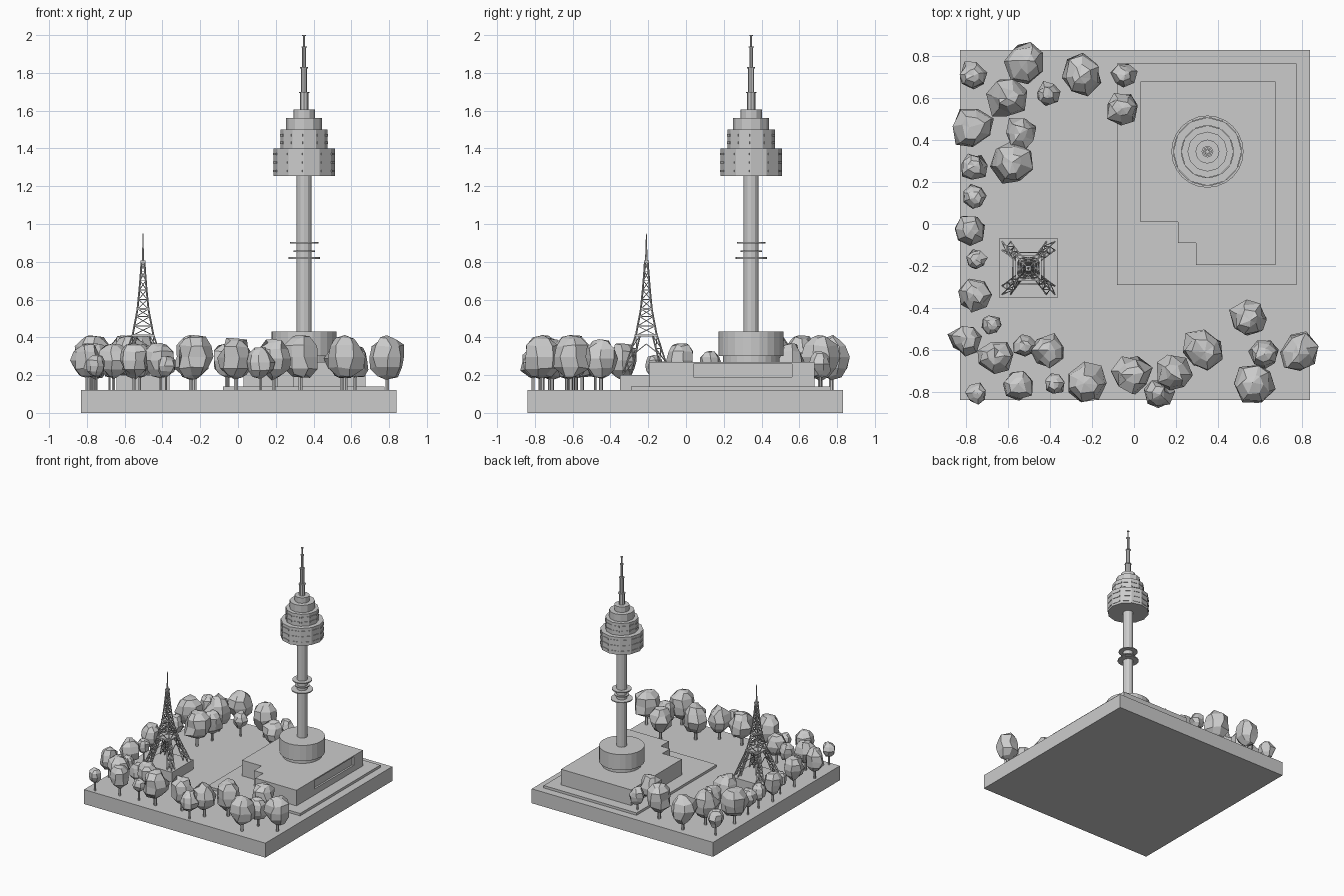
import bpy, bmesh, math, random
from mathutils import Vector, Matrix

random.seed(4)
cube = bpy.data.objects.get("Cube")
if cube:
    bpy.data.objects.remove(cube, do_unlink=True)

grey = bpy.data.materials.new("plain grey")
grey.use_nodes = True
grey.diffuse_color = (0.6, 0.6, 0.6, 1)
grey.node_tree.nodes["Principled BSDF"].inputs["Base Color"].default_value = (0.6, 0.6, 0.6, 1)


def finish(name, bm):
    mesh = bpy.data.meshes.new(name)
    bmesh.ops.recalc_face_normals(bm, faces=bm.faces)
    bm.to_mesh(mesh)
    bm.free()
    mesh.materials.append(grey)
    obj = bpy.data.objects.new(name, mesh)
    bpy.context.collection.objects.link(obj)
    return obj


def prism(outline, z0, z1):
    bm = bmesh.new()
    face = bm.faces.new([bm.verts.new((x, y, z0)) for x, y in outline])
    top = bmesh.ops.extrude_face_region(bm, geom=[face])["geom"]
    bmesh.ops.translate(bm, vec=(0, 0, z1 - z0),
                        verts=[v for v in top if isinstance(v, bmesh.types.BMVert)])
    return bm


def slab(name, x0, x1, y0, y1, z0, z1):
    return finish(name, prism([(x0, y0), (x1, y0), (x1, y1), (x0, y1)], z0, z1))


def disc(bm, center, r, z0, z1, sides=12, r_top=None):
    place = Matrix.Translation((center[0], center[1], (z0 + z1) / 2))
    bmesh.ops.create_cone(bm, cap_ends=True, segments=sides, radius1=r,
                          radius2=r if r_top is None else r_top,
                          depth=z1 - z0, matrix=place)


def strut(bm, a, b, width):
    a, b = Vector(a), Vector(b)
    d = b - a
    place = Matrix.Translation((a + b) / 2) @ d.to_track_quat('Z', 'Y').to_matrix().to_4x4()
    bmesh.ops.create_cube(bm, size=1, matrix=place @ Matrix.Diagonal((width, width, d.length, 1)))


# Ground and plaza
slab("ground_base", -0.83, 0.84, -0.84, 0.83, 0, 0.12)
slab("plaza_step", -0.08, 0.775, -0.29, 0.765, 0.12, 0.14)

# Stepped-corner building with a recessed window in its left wall
bm = prism([(0.03, 0.68), (0.03, 0.01), (0.21, 0.01), (0.21, -0.09), (0.295, -0.09),
            (0.295, -0.195), (0.675, -0.195), (0.675, 0.68)], 0.14, 0.27)
wall = max(bm.faces, key=lambda f: f.calc_center_median().x)
mid = wall.calc_center_median()
bm.normal_update()
bmesh.ops.recalc_face_normals(bm, faces=bm.faces)
bmesh.ops.inset_individual(bm, faces=[wall], thickness=0.03)
for v in wall.verts:
    v.co.y = 0.04 if v.co.y < mid.y else 0.56
    v.co.z = 0.19 if v.co.z < mid.z else 0.26
pane = bmesh.ops.extrude_discrete_faces(bm, faces=[wall])["faces"][0]
bmesh.ops.translate(bm, verts=pane.verts, vec=(-0.015, 0, 0))
finish("visitor_building", bm)

# Observation tower
hub = (0.35, 0.345)
bm = bmesh.new()
disc(bm, hub, 0.15, 0.27, 0.30, 24)
disc(bm, hub, 0.172, 0.30, 0.43, 24)
finish("tower_foot", bm)
bm = bmesh.new()
disc(bm, hub, 0.04, 0.43, 1.26)
finish("tower_shaft", bm)
bm = bmesh.new()
for z, r in ((0.82, 0.083), (0.855, 0.057), (0.90, 0.075)):
    disc(bm, hub, r, z - 0.004, z + 0.004, 16)
finish("shaft_rings", bm)

pod = bmesh.new()
for r, z0, z1 in ((0.163, 1.255, 1.4), (0.125, 1.4, 1.5), (0.095, 1.5, 1.56), (0.057, 1.56, 1.605)):
    disc(pod, hub, r, z0, z1)
finish("tower_pod", pod)

# Window strips on every flat of the pod
bm = bmesh.new()
for r, z in ((0.163, 1.28), (0.163, 1.325), (0.163, 1.37), (0.125, 1.43), (0.125, 1.47)):
    flat = r * math.cos(math.pi / 12)
    for i in range(12):
        turn = Matrix.Rotation((i + 0.5) * math.pi / 6, 4, 'Z')
        place = Matrix.Translation((*hub, z)) @ turn @ Matrix.Translation((flat, 0, 0))
        bmesh.ops.create_cube(bm, size=1, matrix=place @ Matrix.Diagonal((0.008, r * 0.4, 0.012, 1)))
finish("pod_windows", bm)

bm = bmesh.new()
for r, z0, z1 in ((0.023, 1.6, 1.7), (0.016, 1.7, 1.83), (0.01, 1.83, 1.94), (0.005, 1.94, 2.0)):
    disc(bm, hub, r, z0, z1, 8)
    disc(bm, hub, r + 0.005, z1 - 0.006, z1, 8)
finish("tower_mast", bm)

# Lattice tower on a plinth
lx, ly = -0.503, -0.21
slab("lattice_plinth", lx - 0.14, lx + 0.14, ly - 0.14, ly + 0.14, 0.12, 0.2)


def corners(half, z):
    return [Vector((lx + sx * half, ly + sy * half, z))
            for sx, sy in ((-1, -1), (1, -1), (1, 1), (-1, 1))]


bm = bmesh.new()
# Splayed legs, each made of four chords with zigzag bracing
feet, shoulders = corners(0.105, 0.2), corners(0.045, 0.41)
for foot, top in zip(feet, shoulders):
    rings = []
    for t in (0, 0.33, 0.67, 1):
        c = foot.lerp(top, t)
        w = 0.02 - 0.008 * t
        rings.append([c + Vector((sx * w, sy * w, 0))
                      for sx, sy in ((-1, -1), (1, -1), (1, 1), (-1, 1))])
    for low, high in zip(rings, rings[1:]):
        for i in range(4):
            strut(bm, low[i], high[i], 0.006)
            strut(bm, low[i], high[(i + 1) % 4], 0.004)
            strut(bm, high[i], high[(i + 1) % 4], 0.004)
# Arches between the legs
for i in range(4):
    a, b = feet[i].lerp(shoulders[i], 0.5), feet[(i + 1) % 4].lerp(shoulders[(i + 1) % 4], 0.5)
    crown = (a + b) / 2 + Vector((0, 0, 0.06))
    strut(bm, a, crown, 0.005)
    strut(bm, crown, b, 0.005)
# Tapering upper stages
levels = [(0.055, 0.41), (0.046, 0.46), (0.036, 0.51), (0.029, 0.55), (0.024, 0.6),
          (0.019, 0.65), (0.015, 0.7), (0.011, 0.75), (0.008, 0.8)]
for lower, upper in zip(levels, levels[1:]):
    low, high = corners(*lower), corners(*upper)
    for i in range(4):
        j = (i + 1) % 4
        strut(bm, low[i], high[i], 0.007)
        for a, b in ((low[i], high[j]), (low[j], high[i]), (high[i], high[j])):
            strut(bm, a, b, 0.004)
finish("lattice_frame", bm)
for half, z in ((0.062, 0.41), (0.034, 0.55), (0.013, 0.8)):
    slab("lattice_platform", lx - half, lx + half, ly - half, ly + half, z - 0.006, z + 0.006)
bm = bmesh.new()
disc(bm, (lx, ly), 0.007, 0.8, 0.95, 6, 0.002)
finish("lattice_spire", bm)

# Trees: x, y and crown radius in hundredths
trees = [(-77, 71, 6.5), (-51, 77, 10), (-25, 71, 10), (-5, 71, 6), (-6, 55, 8), (-41, 62, 6),
         (-60, 60, 10), (-77, 46, 10), (-54, 43, 8), (-58, 29, 10), (-76, 27, 6.5), (-76, 13, 6),
         (-78, -3, 8), (-75, -17, 5), (-76, -34, 8), (-68, -48, 5), (-80, -55, 8), (-66, -63, 8),
         (-52, -58, 6), (-41, -61, 8), (-75, -81, 5), (-55, -77, 8), (-38, -76, 5),
         (-23, -76, 10), (-1, -72, 9.5), (12, -81, 7), (19, -71, 9), (33, -60, 10),
         (55, -45, 9), (62, -62, 7.5), (57, -76, 10), (79, -61, 10)]
crowns, trunks = bmesh.new(), bmesh.new()
for x, y, r in trees:
    x, y, r = x / 100, y / 100, r / 100
    z = 0.2 + r * 0.97
    disc(trunks, (x, y), 0.12 * r, 0.12, z, 6)
    place = Matrix.Translation((x, y, z)) @ Matrix.Rotation(random.uniform(0, 6), 4, 'Z')
    blob = bmesh.ops.create_uvsphere(crowns, u_segments=7, v_segments=6, radius=1)["verts"]
    for v in blob:
        p = v.co * random.uniform(0.88, 1.08)
        side = Vector((random.uniform(-0.13, 0.13), random.uniform(-0.13, 0.13), 0))
        p = (p + side) * r
        p.z = min(p.z * 1.2, r * 1.15)
        v.co = place @ p
finish("tree_crowns", crowns)
finish("tree_trunks", trunks)
